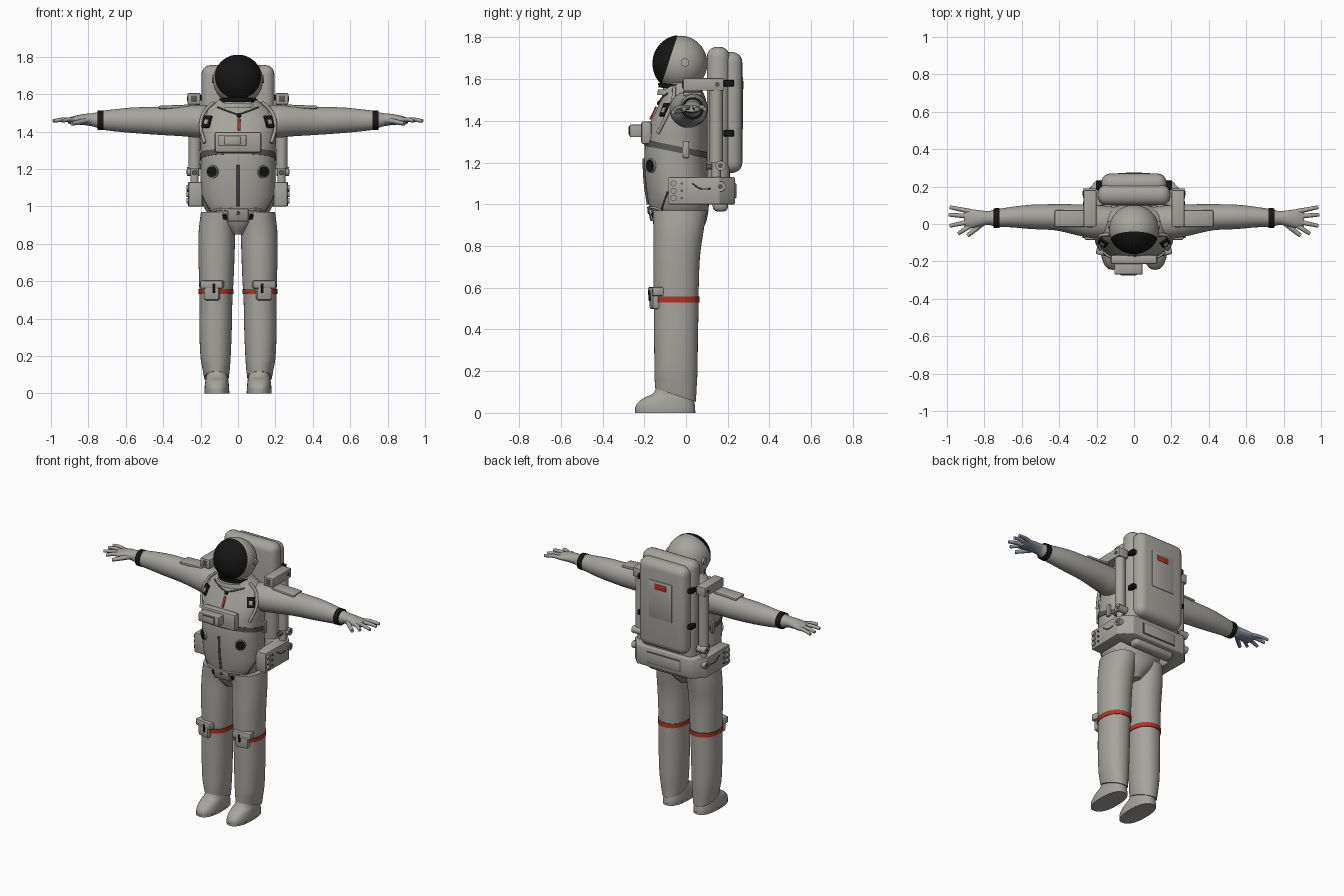
import bpy, bmesh, math
from mathutils import Vector, Matrix, Euler
from mathutils.bvhtree import BVHTree

if "Cube" in bpy.data.objects:
    bpy.data.objects.remove(bpy.data.objects["Cube"])


def material(name, rgb):
    m = bpy.data.materials.new(name)
    m.use_nodes = True
    m.diffuse_color = (*rgb, 1)
    shader = m.node_tree.nodes["Principled BSDF"]
    shader.inputs["Base Color"].default_value = (*rgb, 1)
    shader.inputs["Roughness"].default_value = 0.7
    return m


SUIT = material("suit grey", (.38, .37, .34))
BLACK = material("black", (.008, .008, .008))
RED = material("red", (.45, .035, .02))
TRIM = material("dark grey trim", (.1, .1, .095))
PALM = material("blue grey palm", (.22, .26, .34))
made = []


def finish(name, bm, mat):
    bmesh.ops.recalc_face_normals(bm, faces=bm.faces[:])
    mesh = bpy.data.meshes.new(name)
    bm.to_mesh(mesh)
    bm.free()
    mesh.materials.append(mat)
    ob = bpy.data.objects.new(name, mesh)
    bpy.context.collection.objects.link(ob)
    made.append(ob)
    return ob


def smooth_rows(rows, k=4):
    """Catmull-Rom interpolation through the section rows."""
    rows = [tuple(r) + (0,) * (6 - len(r)) for r in rows]
    ext = [rows[0]] + rows + [rows[-1]]
    out = []
    for i in range(1, len(ext) - 2):
        a, b, c, d = ext[i - 1:i + 3]
        for j in range(k):
            t = j / k
            out.append([(2*q + (r-p)*t + (2*p-5*q+4*r-s)*t*t + (3*q-p-3*r+s)*t**3) / 2
                        for p, q, r, s in zip(a, b, c, d)])
    return out + [rows[-1]]


def loft(name, rows, mat, axis="z", side=1, power=2.0, n=40):
    """Rows: position, two centres, two radii and an optional slope."""
    bm = bmesh.new()
    rings = []
    for t, c1, c2, r1, r2, slope in smooth_rows(rows):
        ring = []
        for i in range(n):
            a = math.tau * i / n
            u = r1 * math.copysign(abs(math.cos(a)) ** (2 / power), math.cos(a))
            v = r2 * math.copysign(abs(math.sin(a)) ** (2 / power), math.sin(a))
            p = (c1 + u, c2 + v, t + slope * v) if axis == "z" else (t, c1 + u, c2 + v)
            ring.append(bm.verts.new((p[0] * side, p[1], p[2])))
        rings.append(ring)
    for a, b in zip(rings, rings[1:]):
        for i in range(n):
            bm.faces.new((a[i], a[(i + 1) % n], b[(i + 1) % n], b[i]))
    bm.faces.new(rings[0])
    bm.faces.new(rings[-1])
    return finish(name, bm, mat)


def box(name, loc, size, mat=SUIT, bevel=.006, rot=None, seg=2):
    bm = bmesh.new()
    bmesh.ops.create_cube(bm, size=1)
    bmesh.ops.scale(bm, vec=size, verts=bm.verts[:])
    bmesh.ops.bevel(bm, geom=bm.edges[:], offset=min(bevel, min(size) * .45),
                    segments=seg, profile=.5, affect="EDGES")
    turn = rot.to_matrix().to_4x4() if rot else Matrix()
    bm.transform(Matrix.Translation(loc) @ turn)
    return finish(name, bm, mat)


def disc(name, loc, radius, depth, mat, direction=(0, 0, 1), n=24):
    bm = bmesh.new()
    bmesh.ops.create_cone(bm, cap_ends=True, segments=n, radius1=radius, radius2=radius, depth=depth)
    turn = Vector(direction).to_track_quat("Z", "Y").to_matrix().to_4x4()
    bm.transform(Matrix.Translation(loc) @ turn)
    return finish(name, bm, mat)


def tube(name, points, radius, mat, taper=1.0):
    """Round tube along a smooth curve, turned into a mesh."""
    cu = bpy.data.curves.new(name, "CURVE")
    cu.dimensions, cu.bevel_depth, cu.bevel_resolution = "3D", radius, 3
    cu.resolution_u, cu.use_fill_caps = 6, True
    sp = cu.splines.new("BEZIER")
    sp.bezier_points.add(len(points) - 1)
    for i, (bp, p) in enumerate(zip(sp.bezier_points, points)):
        bp.co = p
        bp.handle_left_type = bp.handle_right_type = "AUTO"
        bp.radius = 1 + (taper - 1) * i / (len(points) - 1)
    temp = bpy.data.objects.new(name, cu)
    bm = bmesh.new()
    bpy.context.collection.objects.link(temp)
    bpy.context.view_layer.update()
    bm.from_mesh(temp.evaluated_get(bpy.context.evaluated_depsgraph_get()).to_mesh())
    bpy.data.objects.remove(temp)
    bpy.data.curves.remove(cu)
    return finish(name, bm, mat)


# Torso
torso = loft("torso", [
    (.85, 0, -.035, .035, .08), (.9, 0, -.03, .09, .12), (.96, 0, -.032, .16, .138),
    (1.03, 0, -.037, .193, .147), (1.12, 0, -.045, .2, .15), (1.22, 0, -.05, .2, .15),
    (1.3, 0, -.045, .2, .15), (1.38, 0, -.035, .205, .142), (1.45, 0, -.02, .205, .125),
    (1.51, 0, -.012, .175, .105), (1.56, 0, -.02, .115, .09), (1.59, 0, -.03, .085, .075)],
    SUIT, power=2.2, n=48)
probe = bmesh.new()
probe.from_mesh(torso.data)
tree = BVHTree.FromBMesh(probe)
probe.free()


def on_front(x, z, lift=0.0):
    """Point and outward normal on the front of the torso."""
    hit, normal, _, _ = tree.ray_cast(Vector((x, -1, z)), Vector((0, 1, 0)))
    if hit is None:
        hit, normal, _, _ = tree.find_nearest(Vector((x, -.1, z)))
    return hit + normal * lift, normal


def badge(name, x, z, size, mat, lift=0.0, bevel=.004):
    p, normal = on_front(x, z, lift)
    return box(name, p, size, mat, bevel, normal.to_track_quat("Z", "Y"))


def surface_tube(name, flat_points, radius, mat, lift=.003):
    return tube(name, [on_front(x, z, lift)[0] for x, z in flat_points], radius, mat)


loft("chest_strap", [(1.25, 0, -.047, .204, .154, -.2), (1.28, 0, -.047, .204, .154, -.2)],
     TRIM, power=2.2, n=48)
surface_tube("front_zip", [(0, 1.0), (0, 1.1), (0, 1.22)], .007, TRIM)

# Helmet with a cut visor shell
HEAD = Vector((0, -.028, 1.675))


def head_shell(name, scale, mat, cut=False):
    bm = bmesh.new()
    bmesh.ops.create_uvsphere(bm, u_segments=48, v_segments=32, radius=1)
    bm.transform(Matrix.Translation(HEAD) @ Matrix.Diagonal((*scale, 1)))
    if cut:
        bmesh.ops.bisect_plane(bm, geom=bm.verts[:] + bm.edges[:] + bm.faces[:],
                               plane_co=(0, -.06, 1.75), plane_no=(0, -.95, .31), clear_inner=True)
    return finish(name, bm, mat)


head_shell("helmet", (.133, .13, .133), SUIT)
head_shell("visor", (.135, .133, .136), BLACK, True)
loft("neck_ring", [(1.55, 0, -.032, .1, .1, -.1), (1.572, 0, -.032, .102, .102, -.1)], BLACK)
loft("collar", [(1.525, 0, -.03, .118, .108), (1.55, 0, -.032, .105, .102)], SUIT)

# Display unit and tag on the chest
box("display_base", (0, -.19, 1.343), (.25, .05, .11), SUIT, .012)
box("display_unit", (-.03, -.235, 1.352), (.15, .07, .06), SUIT, .006)
box("display_panel", (-.03, -.271, 1.352), (.09, .004, .045), TRIM, .001)
box("display_face", (-.03, -.2725, 1.352), (.08, .004, .037), SUIT, .001)
badge("red_tag", .005, 1.435, (.016, .07, .008), RED, .006)
badge("tag_hook", .005, 1.485, (.02, .022, .012), BLACK, .004)
badge("belt_centre", 0, .955, (.11, .07, .016), SUIT)
badge("belt_stud", 0, .965, (.018, .018, .026), TRIM)

for s, label in ((1, "left"), (-1, "right")):
    # Chest fittings
    p, normal = on_front(s * .135, 1.185)
    disc(label + "_port_ring", p, .035, .016, SUIT, normal)
    disc(label + "_port", p, .029, .024, BLACK, normal)
    badge(label + "_shoulder_buckle", s * .165, 1.452, (.05, .068, .018), BLACK)
    badge(label + "_buckle_plate", s * .165, 1.448, (.026, .03, .026), SUIT)
    badge(label + "_hip_buckle", s * .14, .957, (.045, .03, .022), BLACK)
    badge(label + "_belt_buckle", s * .07, .945, (.02, .03, .018), BLACK)
    surface_tube(label + "_neck_cord", [(s * .11, 1.53), (s * .06, 1.51), (s * .005, 1.49)], .004, TRIM)
    surface_tube(label + "_hip_seam", [(s * .19, 1.06), (s * .14, .97), (s * .06, .89)], .004, TRIM)
    surface_tube(label + "_belt_strap", [(s * .05, .98), (s * .1, .985), (s * .15, .965)], .006, SUIT)
    surface_tube(label + "_hose", [(s * .12, 1.55), (s * .17, 1.5), (s * .19, 1.43), (s * .17, 1.34)],
                 .009, SUIT, .012)
    box(label + "_strap_buckle", (s * .2, 0, 1.262), (.018, .03, .08), SUIT)
    disc(label + "_helmet_pivot", (s * .131, -.005, 1.68), .02, .018, SUIT, (1, 0, 0))

    # Arm, cuff and glove
    loft(label + "_arm", [
        (.1, .01, 1.455, .08, .075), (.2, .012, 1.455, .09, .088), (.3, .022, 1.457, .083, .082),
        (.42, .036, 1.457, .07, .075), (.55, .038, 1.46, .065, .069), (.65, .037, 1.46, .055, .06),
        (.73, .032, 1.46, .047, .05)], SUIT, "x", s)
    box(label + "_arm_pad", (s * .34, .03, 1.532), (.17, .09, .018), SUIT, .008,
        Euler((0, s * .04, 0)))
    loft(label + "_cuff", [(.718, .032, 1.46, .053, .053), (.75, .032, 1.46, .052, .052)], BLACK, "x", s)
    glove = [loft(label + "_palm", [
        (.74, .032, 1.46, .046, .045), (.78, .032, 1.463, .037, .035), (.83, .03, 1.464, .044, .029),
        (.88, .028, 1.46, .051, .022), (.908, .028, 1.458, .042, .015)], SUIT, "x", s)]
    for i, (tip_x, tip_y, root_y) in enumerate(((.985, .09, .066), (.99, .05, .04), (.985, -.01, .015),
                                                (.94, -.052, -.006))):
        glove.append(tube(f"{label}_finger_{i + 1}", [
            (s * .87, root_y, 1.459), (s * (.87 + tip_x) / 2, (root_y + tip_y) / 2, 1.464),
            (s * tip_x, tip_y, 1.456)], .014, SUIT, .7))
    glove.append(tube(label + "_thumb", [(s * .81, .005, 1.458), (s * .85, -.03, 1.45),
                                         (s * .89, -.062, 1.442)], .016, SUIT, .7))
    for ob in glove:
        ob.data.materials.append(PALM)
        for f in ob.data.polygons:
            if f.normal.z < -.25 and abs(f.center.x) > .78:
                f.material_index = 1

    # Leg, stripe, boot and knee pouch
    loft(label + "_leg", [
        (.085, .115, -.05, .066, .098, -.33), (.13, .117, -.05, .073, .1, -.25), (.2, .12, -.048, .081, .103),
        (.35, .12, -.048, .087, .105), (.5, .118, -.047, .088, .107), (.6, .116, -.047, .092, .108),
        (.75, .115, -.045, .097, .112), (.87, .112, -.036, .098, .12), (.97, .1, -.03, .098, .13)],
        SUIT, side=s, power=2.15)
    loft(label + "_red_stripe", [(.53, .117, -.047, .093, .112), (.558, .117, -.047, .094, .112)],
         RED, side=s, power=2.15)
    loft(label + "_boot", [
        (0, .113, -.1, .061, .138), (.012, .113, -.1, .066, .144), (.04, .113, -.098, .065, .14),
        (.07, .113, -.085, .061, .12), (.092, .113, -.065, .057, .095), (.13, .115, -.052, .056, .085)],
        SUIT, side=s, power=2.4)
    loft(label + "_sole", [(0, .113, -.1, .067, .145), (.012, .113, -.1, .067, .145)],
         SUIT, side=s, power=2.4)
    turn = Euler((0, 0, s * .2))
    box(label + "_knee_pouch", (s * .138, -.145, .55), (.085, .05, .105), SUIT, .012, turn)
    box(label + "_pouch_flap", (s * .138, -.143, .582), (.125, .06, .045), SUIT, .01, turn)
    box(label + "_pouch_buckle", (s * .13, -.173, .562), (.014, .012, .05), BLACK, .003, turn)

    # Pack arms, columns and side fittings
    box(label + "_upper_bracket", (s * .235, .083, 1.575), (.068, .195, .06), SUIT, .005)
    box(label + "_bracket_socket", (s * .235, -.015, 1.575), (.034, .006, .034), TRIM, .002)
    disc(label + "_bracket_bolt", (s * .269, .15, 1.575), .012, .008, TRIM, (1, 0, 0))
    disc(label + "_column", (s * .232, .145, 1.38), .032, .36, SUIT)
    disc(label + "_column_neck", (s * .232, .145, 1.17), .022, .12, SUIT)
    for z in (1.185, 1.085):
        disc(label + "_joint", (s * .24, .165, z), .024, .066, SUIT, (1, 0, 0))
        disc(label + "_joint_cap", (s * .24, .165, z), .012, .07, TRIM, (1, 0, 0))
    disc(label + "_front_knob", (s * .232, .11, 1.18), .014, .03, TRIM, (0, 1, 0))
    for z in (1.34, 1.58):
        box(label + "_pack_strap", (s * .185, .205, z), (.034, .05, .03), BLACK, .004)
    for z in (1.03, 1.065, 1.1):
        disc(label + "_side_stud", (s * .267, -.02, z), .006, .01, TRIM, (1, 0, 0))
        disc(label + "_grip_knob", (s * .266, -.06, z), .014, .02, SUIT, (1, 0, 0))
    tube(label + "_side_groove", [(s * .268, .03, 1.1), (s * .268, .07, 1.075), (s * .269, .12, 1.075)],
         .003, TRIM)

# Backpack
box("pack_body", (0, .155, 1.4), (.39, .11, .71), SUIT, .05, seg=5)
box("pack_shell", (0, .215, 1.44), (.35, .11, .58), SUIT, .05, seg=5)
box("pack_tail", (0, .165, 1.01), (.3, .075, .09), SUIT, .025, seg=3)
box("pack_back_panel", (0, .2695, 1.485), (.17, .008, .25), SUIT, .003)
box("red_label", (0, .2725, 1.572), (.085, .006, .038), RED, .001)

# Pack base, a U-shaped frame with cut corners
half = [(.19, .1), (.19, -.085), (.264, -.085), (.268, .16), (.2, .235)]
outline = half + [(-x, y) for x, y in reversed(half)]
bm = bmesh.new()
base = bm.faces.new([bm.verts.new((x, y, 1.0)) for x, y in outline])
top = bmesh.ops.extrude_face_region(bm, geom=[base])["geom"]
bmesh.ops.translate(bm, vec=(0, 0, .13), verts=[g for g in top if isinstance(g, bmesh.types.BMVert)])
bmesh.ops.bevel(bm, geom=bm.edges[:], offset=.006, segments=2, profile=.5, affect="EDGES")
finish("pack_base", bm, SUIT)
box("base_panel_edge", (0, .235, 1.065), (.25, .006, .076), TRIM, .002)
box("base_panel", (0, .237, 1.065), (.24, .008, .068), SUIT, .003)

# Smooth shading with crisp edges
bpy.ops.object.select_all(action="DESELECT")
for ob in made:
    ob.select_set(True)
bpy.context.view_layer.objects.active = made[0]
bpy.ops.object.shade_smooth_by_angle(angle=math.radians(38))
